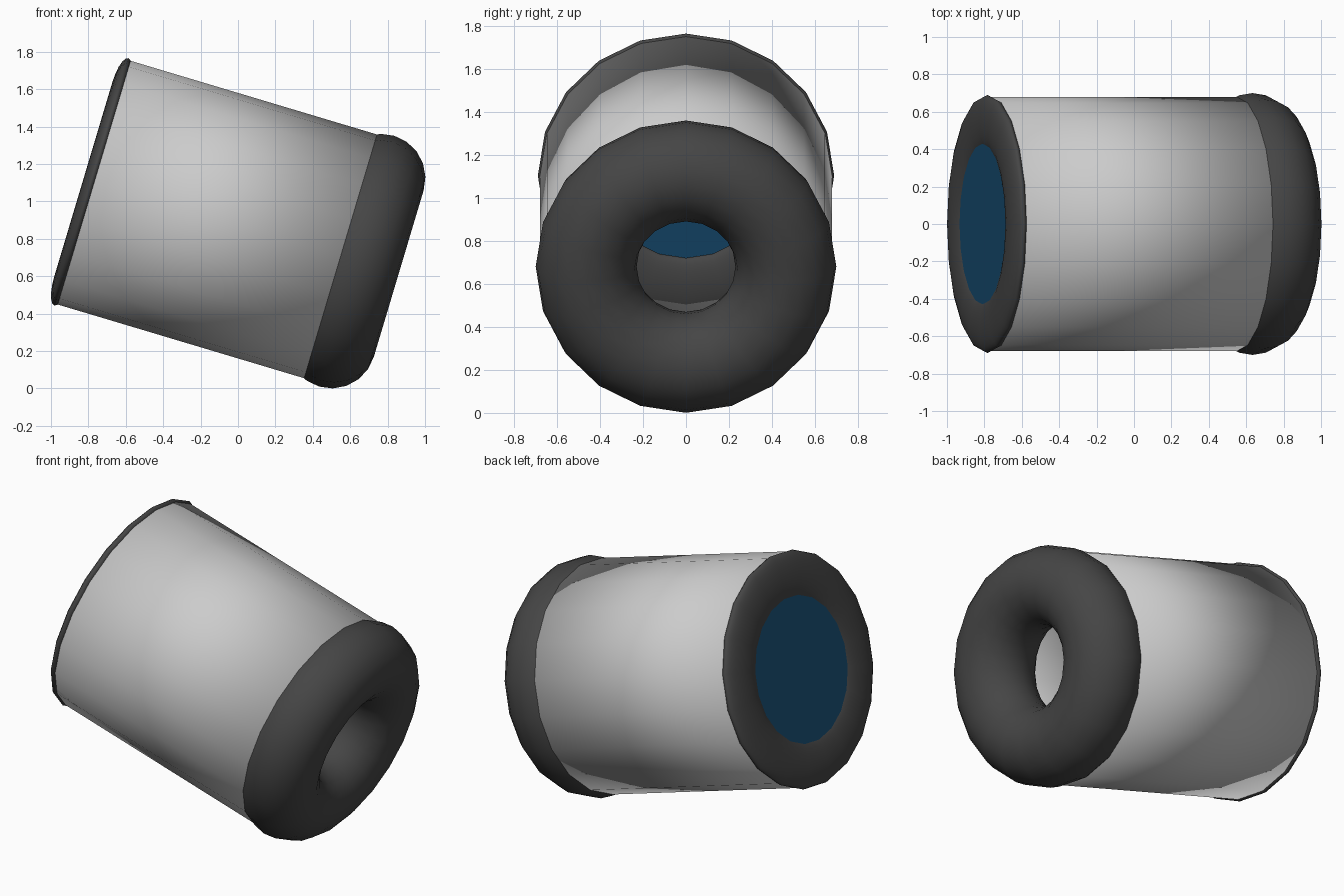
import bpy, math
from mathutils import Vector

if "Cube" in bpy.data.objects:
    bpy.data.objects.remove(bpy.data.objects["Cube"])

# Common tilted axis, running from the rear ring down to the front ring
REAR = Vector((-0.784, 0, 1.105))
TILT = math.radians(106.65)
AXIS = Vector((math.sin(TILT), 0, math.cos(TILT)))
ROT = (0, TILT, 0)
LENGTH = 1.48
SIDES = 20


def material(name, rgb):
    m = bpy.data.materials.new(name)
    m.diffuse_color = (*rgb, 1)
    m.use_nodes = True
    m.node_tree.nodes["Principled BSDF"].inputs["Base Color"].default_value = m.diffuse_color
    return m


def finish(name, mat=None):
    ob = bpy.context.object
    ob.name = name
    if mat:
        ob.data.materials.append(mat)
    bpy.ops.object.shade_smooth_by_angle(angle=math.radians(35))
    return ob


def ring(name, t, major, minor, squash, mat):
    bpy.ops.mesh.primitive_torus_add(
        location=REAR + AXIS * t, rotation=ROT, major_segments=SIDES,
        minor_segments=20, major_radius=major, minor_radius=minor)
    bpy.context.object.scale.z = squash
    return finish(name, mat)


rubber = material("dark_rubber", (0.06, 0.06, 0.06))
glass = material("blue_glass", (0.008, 0.07, 0.16))

# Hollow barrel, ends buried in the two rings
t0, t1 = 0.0, LENGTH - 0.07
bpy.ops.mesh.primitive_cylinder_add(
    vertices=SIDES, radius=0.68, depth=t1 - t0, end_fill_type='NOTHING',
    location=REAR + AXIS * (t0 + t1) / 2, rotation=ROT)
barrel = finish("barrel")
wall = barrel.modifiers.new("wall", 'SOLIDIFY')
wall.thickness = 0.065
wall.offset = -1

# Thick padded ring at the front, flattened ring at the rear
ring("front_ring", LENGTH, 0.465, 0.235, 1.0, rubber)
ring("rear_ring", 0.0, 0.545, 0.145, 0.31, rubber)

# Blue disc set into the rear ring
bpy.ops.mesh.primitive_circle_add(
    vertices=SIDES, radius=0.46, fill_type='NGON',
    location=REAR - AXIS * 0.027, rotation=ROT)
finish("rear_lens", glass)
